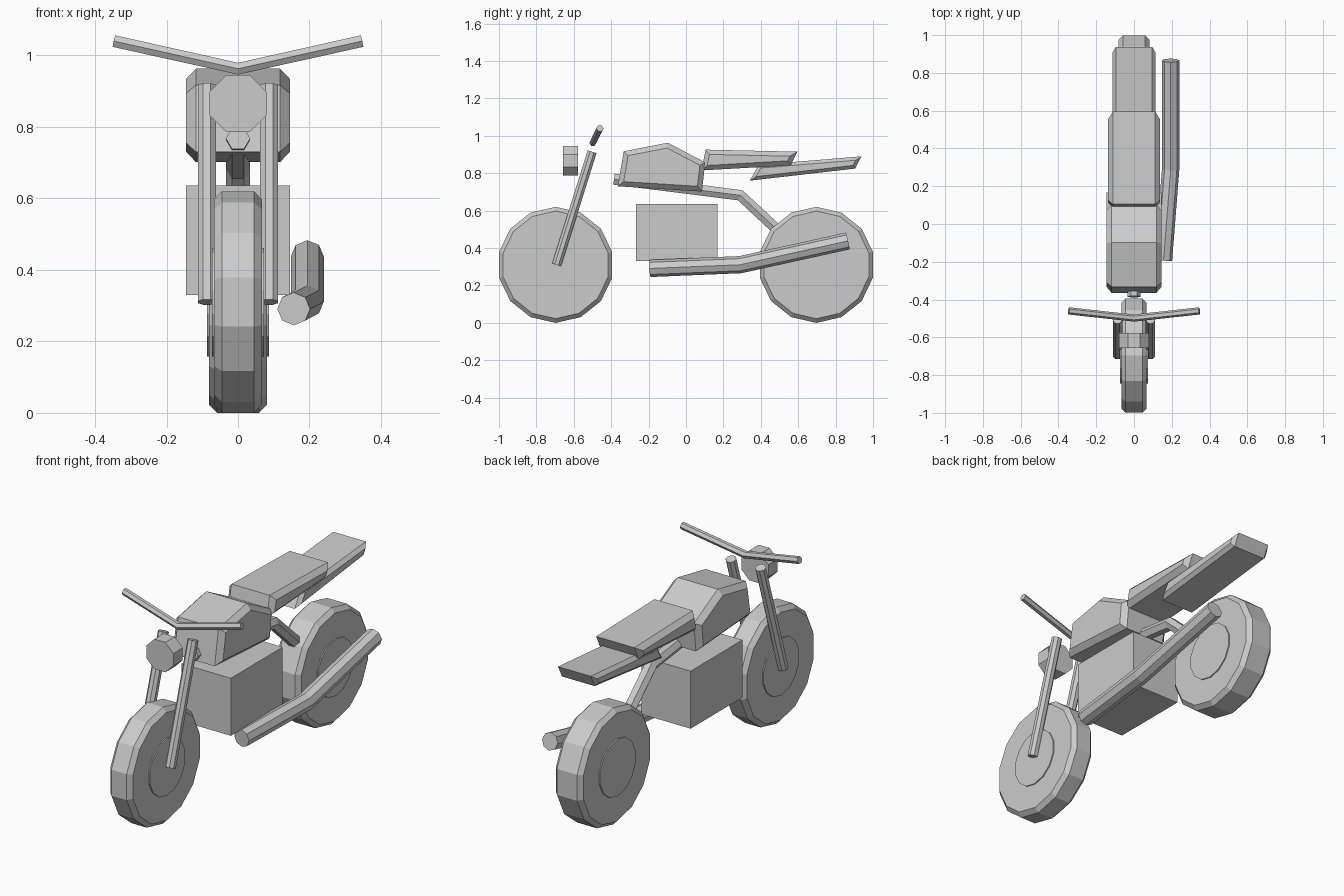
import bpy, bmesh
from math import pi, sin, cos
from mathutils import Vector

if "Cube" in bpy.data.objects:
    bpy.data.objects.remove(bpy.data.objects["Cube"])

grey = bpy.data.materials.new("plain grey")
grey.diffuse_color = (0.6, 0.6, 0.6, 1)
grey.use_nodes = True
grey.node_tree.nodes["Principled BSDF"].inputs["Base Color"].default_value = grey.diffuse_color


def finish(bm, name):
    bmesh.ops.recalc_face_normals(bm, faces=bm.faces)
    me = bpy.data.meshes.new(name)
    bm.to_mesh(me)
    bm.free()
    me.materials.append(grey)
    ob = bpy.data.objects.new(name, me)
    bpy.context.collection.objects.link(ob)
    return ob


def slab(name, profile, half, chamfer=0):
    """Extrude a (y, z) profile across x and chamfer the outline of both sides."""
    bm = bmesh.new()
    n = len(profile)
    a = [bm.verts.new((-half, y, z)) for y, z in profile]
    b = [bm.verts.new((half, y, z)) for y, z in profile]
    caps = [bm.faces.new(a), bm.faces.new(b)]
    for i in range(n):
        j = (i + 1) % n
        bm.faces.new((a[i], a[j], b[j], b[i]))
    bmesh.ops.recalc_face_normals(bm, faces=bm.faces)
    if chamfer:
        edges = list({e for f in caps for e in f.edges})
        bmesh.ops.bevel(bm, geom=edges, offset=chamfer, segments=1,
                        affect='EDGES', profile=0.5)
    return finish(bm, name)


def tube(name, path, r, sides, phase=0.0):
    """Sweep a polygon along a path, with capped ends."""
    bm = bmesh.new()
    pts = [Vector(p) for p in path]
    rings = []
    for i, p in enumerate(pts):
        t = Vector((0, 0, 0))
        if i > 0:
            t += (p - pts[i - 1]).normalized()
        if i < len(pts) - 1:
            t += (pts[i + 1] - p).normalized()
        t.normalize()
        ref = Vector((0, 1, 0)) if abs(t.x) > 0.8 else Vector((1, 0, 0))
        u = (ref - t * ref.dot(t)).normalized()
        v = t.cross(u)
        rings.append([bm.verts.new(p + r * (u * cos(phase + 2 * pi * k / sides)
                                            + v * sin(phase + 2 * pi * k / sides)))
                      for k in range(sides)])
    for a, b in zip(rings, rings[1:]):
        for k in range(sides):
            j = (k + 1) % sides
            bm.faces.new((a[k], a[j], b[j], b[k]))
    bm.faces.new(rings[0])
    bm.faces.new(rings[-1])
    return finish(bm, name)


def ngon(y, z, r, n):
    return [(y + r * sin(2 * pi * k / n), z + r * cos(2 * pi * k / n)) for k in range(n)]


# Wheels with slightly proud hub discs
for side, y, half in (("front", -0.697, 0.067), ("rear", 0.697, 0.081)):
    slab(side + "_wheel", ngon(y, 0.31, 0.31, 14), half, 0.022)
    slab(side + "_hub", ngon(y, 0.31, 0.152, 14), half + 0.006)

# Engine block
slab("engine", [(-0.267, 0.33), (0.168, 0.33), (0.168, 0.636), (-0.267, 0.636)], 0.145)

# Fuel tank, seat and tail
slab("fuel_tank", [(-0.365, 0.73), (-0.333, 0.917), (-0.097, 0.963),
                   (0.103, 0.858), (0.085, 0.702)], 0.145, 0.027)
slab("seat", [(0.083, 0.815), (0.105, 0.926), (0.595, 0.915), (0.56, 0.842)], 0.137, 0.025)
slab("tail", [(0.34, 0.76), (0.39, 0.845), (0.938, 0.89), (0.905, 0.825)], 0.114, 0.018)

# Frame spine running from the steering head to the rear axle
tube("frame", [(0, -0.385, 0.768), (0, 0.29, 0.682), (0, 0.69, 0.31)], 0.034, 6)

# Front fork legs
for side, x in (("left", -0.087), ("right", 0.087)):
    tube(side + "_fork", [(x, -0.692, 0.31), (x, -0.502, 0.915)], 0.027, 8, pi / 8)

# Handlebar
tube("handlebar", [(-0.346, -0.46, 1.04), (0, -0.498, 0.963), (0.346, -0.46, 1.04)], 0.019, 6)

# Headlight
tube("headlight", [(0, -0.657, 0.866), (0, -0.578, 0.866)], 0.086, 8, pi / 8)

# Exhaust pipe on the right side
tube("exhaust", [(0.156, -0.192, 0.291), (0.194, 0.29, 0.311), (0.194, 0.866, 0.438)], 0.046, 8)
